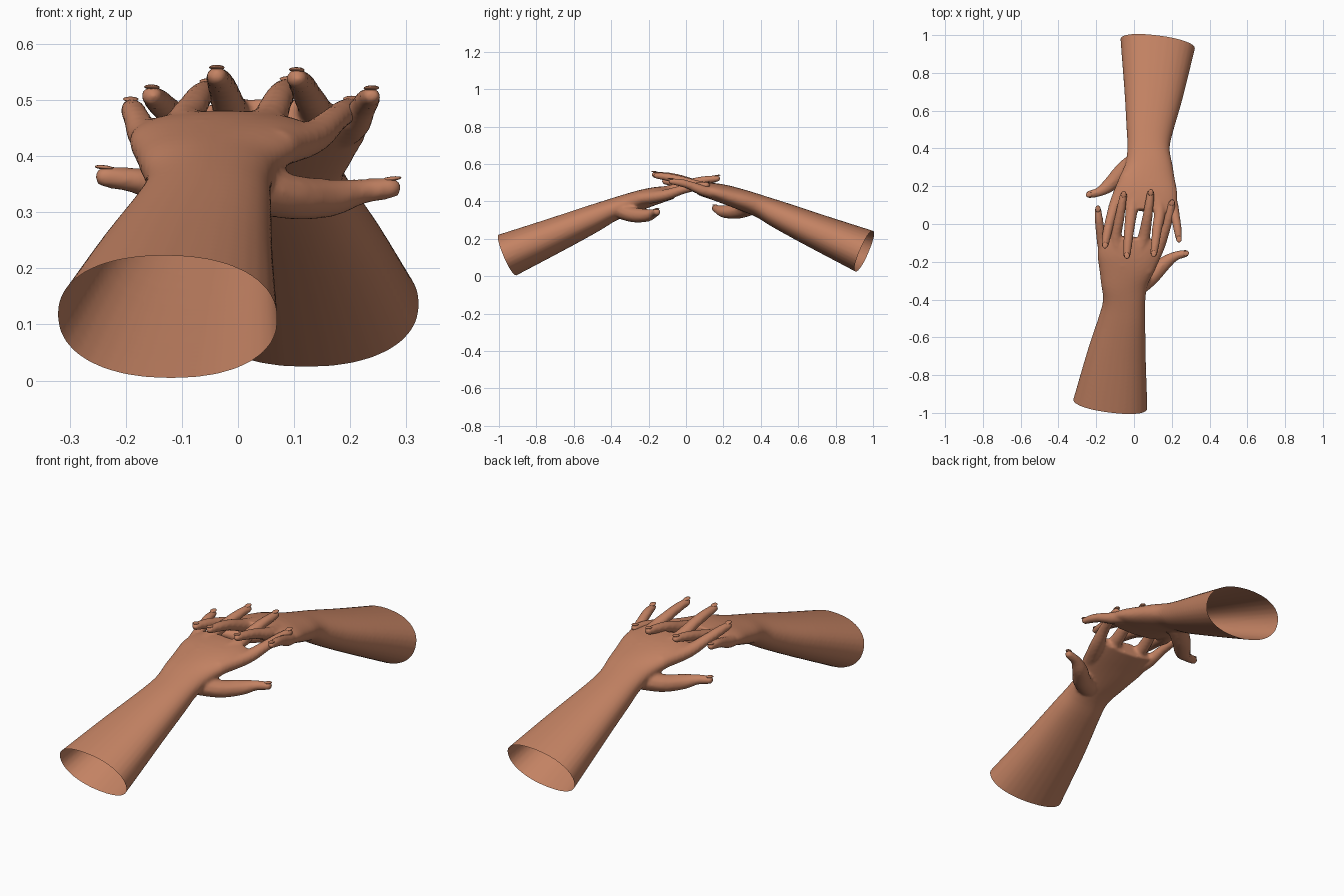
import bpy, bmesh, math
from mathutils import Vector, Matrix

if "Cube" in bpy.data.objects:
    bpy.data.objects.remove(bpy.data.objects["Cube"])

skin = bpy.data.materials.new("warm skin")
skin.diffuse_color = (0.55, 0.225, 0.125, 1)
skin.use_nodes = True
skin.node_tree.nodes["Principled BSDF"].inputs["Base Color"].default_value = skin.diffuse_color
Z = Vector((0, 0, 1))

# Arm and palm sections: centre x, y, z, half width, half height
ARM = [(-.139, -1.05, .073, .213, .128), (-.125, -.95, .115, .197, .118),
       (-.093, -.70, .220, .157, .094), (-.062, -.50, .307, .123, .074),
       (-.052, -.40, .352, .112, .061), (-.050, -.30, .388, .128, .056),
       (-.036, -.20, .420, .158, .050), (-.028, -.13, .437, .162, .043),
       (-.022, -.07, .448, .146, .034)]

# Finger paths: x, y, z, radius from hand to tip
FINGERS = [
    [(.07, -.24, .415, .040), (.13, -.12, .432, .034), (.168, -.02, .462, .027), (.188, .05, .478, .025), (.201, .11, .487, .020)],
    [(.01, -.22, .430, .040), (.05, -.08, .458, .034), (.070, .03, .497, .028), (.080, .10, .513, .025), (.088, .165, .522, .020)],
    [(-.06, -.22, .430, .040), (-.095, -.08, .458, .033), (-.077, .03, .493, .027), (-.065, .10, .510, .024), (-.055, .155, .518, .020)],
    [(-.13, -.22, .415, .040), (-.165, -.10, .436, .032), (-.180, -.02, .466, .025), (-.187, .03, .480, .023), (-.191, .078, .487, .018)],
    [(.01, -.34, .348, .050), (.09, -.28, .328, .045), (.16, -.21, .325, .038), (.215, -.172, .336, .026), (.272, -.156, .343, .021)],
]


def spline(pts, steps):
    """Smooth curve through 4D or 5D points."""
    p = [Vector(q) for q in pts]
    p = [2 * p[0] - p[1]] + p + [2 * p[-1] - p[-2]]
    out = []
    for i in range(1, len(p) - 2):
        a, b, c, d = p[i - 1:i + 3]
        for s in range(steps):
            t = s / steps
            out.append(.5 * (2 * b + (c - a) * t + (2 * a - 5 * b + 4 * c - d) * t * t
                             + (3 * b - a - 3 * c + d) * t ** 3))
    return out + [p[-2]]


def mesh_object(name, bm):
    me = bpy.data.meshes.new(name)
    bm.to_mesh(me)
    bm.free()
    me.materials.append(skin)
    ob = bpy.data.objects.new(name, me)
    bpy.context.collection.objects.link(ob)
    return ob


def smooth(ob):
    for f in ob.data.polygons:
        f.use_smooth = True


# Forearm and palm loft
bm = bmesh.new()
rings = []
sec = spline(ARM, 4)
N = 32
for i, s in enumerate(sec):
    a, b = sec[max(i - 1, 0)], sec[min(i + 1, len(sec) - 1)]
    t = Vector(b[:3]) - Vector(a[:3])
    t.normalize()
    side = t.cross(Z).normalized()
    up = side.cross(t)
    ring = []
    for k in range(N):
        ca, sa = math.cos(2 * math.pi * k / N), math.sin(2 * math.pi * k / N)
        ca = math.copysign(abs(ca) ** .9, ca)
        sa = math.copysign(abs(sa) ** .9, sa)
        ring.append(bm.verts.new(Vector(s[:3]) + side * ca * s[3] + up * sa * s[4]))
    rings.append(ring)
for r, q in zip(rings, rings[1:]):
    for k in range(N):
        bm.faces.new((r[k], r[(k + 1) % N], q[(k + 1) % N], q[k]))
bm.faces.new(rings[0][::-1])
bm.faces.new(rings[-1])
bmesh.ops.recalc_face_normals(bm, faces=bm.faces)

# Fingers and thumb as dense rows of balls, plus a nail for each
nails = bmesh.new()
for path in FINGERS:
    row = spline(path, 12)
    for q in row:
        m = Matrix.Translation(q[:3]) @ Matrix.Diagonal((q[3], q[3], q[3] * .92, 1))
        bmesh.ops.create_icosphere(bm, subdivisions=2, radius=1, matrix=m)
    tip = Vector(row[-1][:3])
    d = (tip - Vector(row[-8][:3])).normalized()
    side = d.cross(Z).normalized()
    up = side.cross(d)
    rot = Matrix((side, d, up)).transposed().to_4x4()
    pos = tip + d * .004 + up * row[-1][3] * .78
    bmesh.ops.create_uvsphere(nails, u_segments=16, v_segments=8, radius=1,
                              matrix=Matrix.Translation(pos) @ rot @ Matrix.Diagonal((.014, .018, .004, 1)))

# Fuse into one skin, soften it
hand = mesh_object("front_hand", bm)
bpy.context.view_layer.objects.active = hand
rm = hand.modifiers.new("fuse", 'REMESH')
rm.mode = 'VOXEL'
rm.voxel_size = .0075
sm = hand.modifiers.new("soften", 'SMOOTH')
sm.factor = .5
sm.iterations = 5
for name in ("fuse", "soften"):
    bpy.ops.object.modifier_apply(modifier=name)

# Cut the forearm open at the elbow end
bm = bmesh.new()
bm.from_mesh(hand.data)
axis = Vector((.065, .50, .21)).normalized()
bmesh.ops.bisect_plane(bm, geom=bm.verts[:] + bm.edges[:] + bm.faces[:],
                       plane_co=Vector((-.125, -.953, .114)), plane_no=axis, clear_inner=True)
bm.to_mesh(hand.data)
bm.free()
smooth(hand)
nail = mesh_object("front_nails", nails)
smooth(nail)

# Opposite hand: turned half way round, angled a little aside and higher
lean = Matrix.Identity(4)
lean[0][1] = -.045
lean[0][3] = -.043
turn = Matrix.Translation((0, 0, .02)) @ Matrix.Rotation(math.pi, 4, 'Z') @ lean
for ob, name in ((hand, "back_hand"), (nail, "back_nails")):
    me = ob.data.copy()
    me.transform(turn)
    bpy.context.collection.objects.link(bpy.data.objects.new(name, me))
